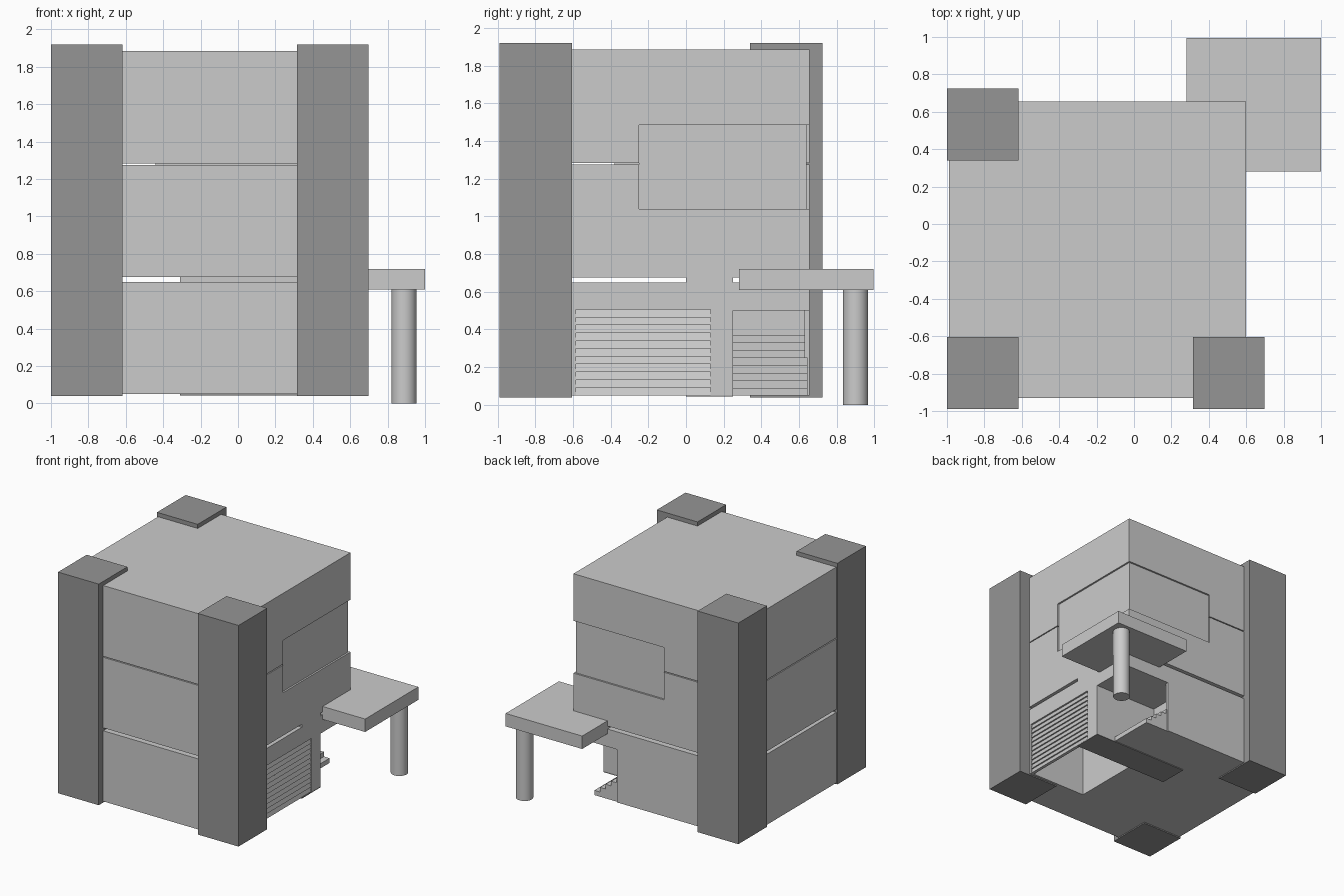
import bpy
import bmesh

if "Cube" in bpy.data.objects:
    bpy.data.objects.remove(bpy.data.objects["Cube"])


def mesh_object(name, bm):
    bmesh.ops.recalc_face_normals(bm, faces=bm.faces)
    me = bpy.data.meshes.new(name)
    bm.to_mesh(me)
    bm.free()
    ob = bpy.data.objects.new(name, me)
    bpy.context.collection.objects.link(ob)
    return ob


def box(name, x, y, z, color=None):
    bm = bmesh.new()
    bmesh.ops.create_cube(bm, size=1)
    for v in bm.verts:
        v.co = [r[0] if c < 0 else r[1] for c, r in zip(v.co, (x, y, z))]
    ob = mesh_object(name, bm)
    if color:
        ob.data.materials.append(color)
    return ob


def extrude_y(name, points, y0, y1):
    """Extrude an x-z profile along y."""
    bm = bmesh.new()
    face = bm.faces.new([bm.verts.new((x, y0, z)) for x, z in points])
    new = bmesh.ops.extrude_face_region(bm, geom=[face])["geom"]
    bmesh.ops.translate(bm, vec=(0, y1 - y0, 0),
                        verts=[g for g in new if isinstance(g, bmesh.types.BMVert)])
    return mesh_object(name, bm)


def cut(ob, *ranges):
    """Subtract boxes and bake the result."""
    for r in ranges:
        cutter = box("cutter", *r)
        cutter.hide_render = True
        mod = ob.modifiers.new("opening", 'BOOLEAN')
        mod.operation = 'DIFFERENCE'
        mod.solver = 'EXACT'
        mod.object = cutter
        dg = bpy.context.evaluated_depsgraph_get()
        baked = bpy.data.meshes.new_from_object(ob.evaluated_get(dg))
        ob.modifiers.clear()
        ob.data = baked
        bpy.data.objects.remove(cutter)


dark = bpy.data.materials.new("dark_grey")
dark.diffuse_color = (0.3, 0.3, 0.3, 1)
dark.use_nodes = True
dark.node_tree.nodes["Principled BSDF"].inputs["Base Color"].default_value = dark.diffuse_color

# Three stacked storeys with narrow gaps
BX, BY = (-0.99, 0.60), (-0.93, 0.655)
ground = box("ground_storey", BX, BY, (0.05, 0.65))
middle = box("middle_storey", BX, BY, (0.675, 1.275))
upper = box("upper_storey", BX, BY, (1.283, 1.885))

# Open stair corner, stairwell behind it, and garage bay open underneath
cut(ground,
    ((0.19, 0.8), (0.25, 0.8), (-0.1, 0.50)),
    ((0.0, 0.3), (0.25, 0.63), (-0.1, 0.50)),
    ((0.05, 0.8), (-0.585, 0.13), (-0.1, 0.505)))

# Shallow wraparound window: recess cut in two storeys, filled by glazing
recess = ((-0.25, 0.8), (-0.25, 0.8))
cut(middle, (*recess, (1.04, 1.4)))
cut(upper, (*recess, (1.2, 1.485)))
box("corner_window", (-0.25, 0.585), (-0.25, 0.64), (1.04, 1.485))

# Spacers inside the storey gaps and wall foot across the bay
box("upper_spacer", (-0.44, 0.5), (-0.38, -0.25), (1.275, 1.283))
box("upper_side_spacer", (-0.44, -0.25), (-0.25, 0.5), (1.275, 1.283))
box("lower_spacer", (-0.31, 0.6), (0.0, 0.25), (0.65, 0.675))
box("wall_foot", (-0.31, 0.6), (0.0, 0.25), (0.043, 0.053), dark)

# Overlapping slats of the bay shutter
slats, z0, z1 = 11, 0.05, 0.505
h = (z1 - z0) / slats
profile = [(0.57, z1), (0.57, z0)]
for i in range(slats):
    profile += [(0.597, z0 + i * h), (0.585, z0 + (i + 1) * h)]
extrude_y("bay_shutter", profile, -0.585, 0.13)

# Staircase rising into the building
steps, run, rise = 8, 0.052, 0.04
stair = [(0.0, 0.05), (0.41, 0.05)]
for i in range(steps):
    stair += [(0.41 - i * run, 0.05 + (i + 1) * rise),
              (0.41 - (i + 1) * run, 0.05 + (i + 1) * rise)]
stair[-1] = (0.0, stair[-1][1])
extrude_y("stairs", stair, 0.25, 0.645)

# Three corner towers
for name, x, y in (("front_left_tower", -1.0, -0.99),
                   ("front_right_tower", 0.315, -0.99),
                   ("back_left_tower", -1.0, 0.34)):
    box(name, (x, x + 0.383), (y, y + 0.385), (0.04, 1.92), dark)

# Corner terrace on a round column
box("terrace", (0.28, 1.0), (0.28, 0.995), (0.61, 0.72))
bpy.ops.mesh.primitive_cylinder_add(vertices=32, radius=0.067, depth=0.61,
                                    location=(0.888, 0.9, 0.305))
column = bpy.context.object
column.name = "terrace_column"
bpy.ops.object.shade_smooth_by_angle()
